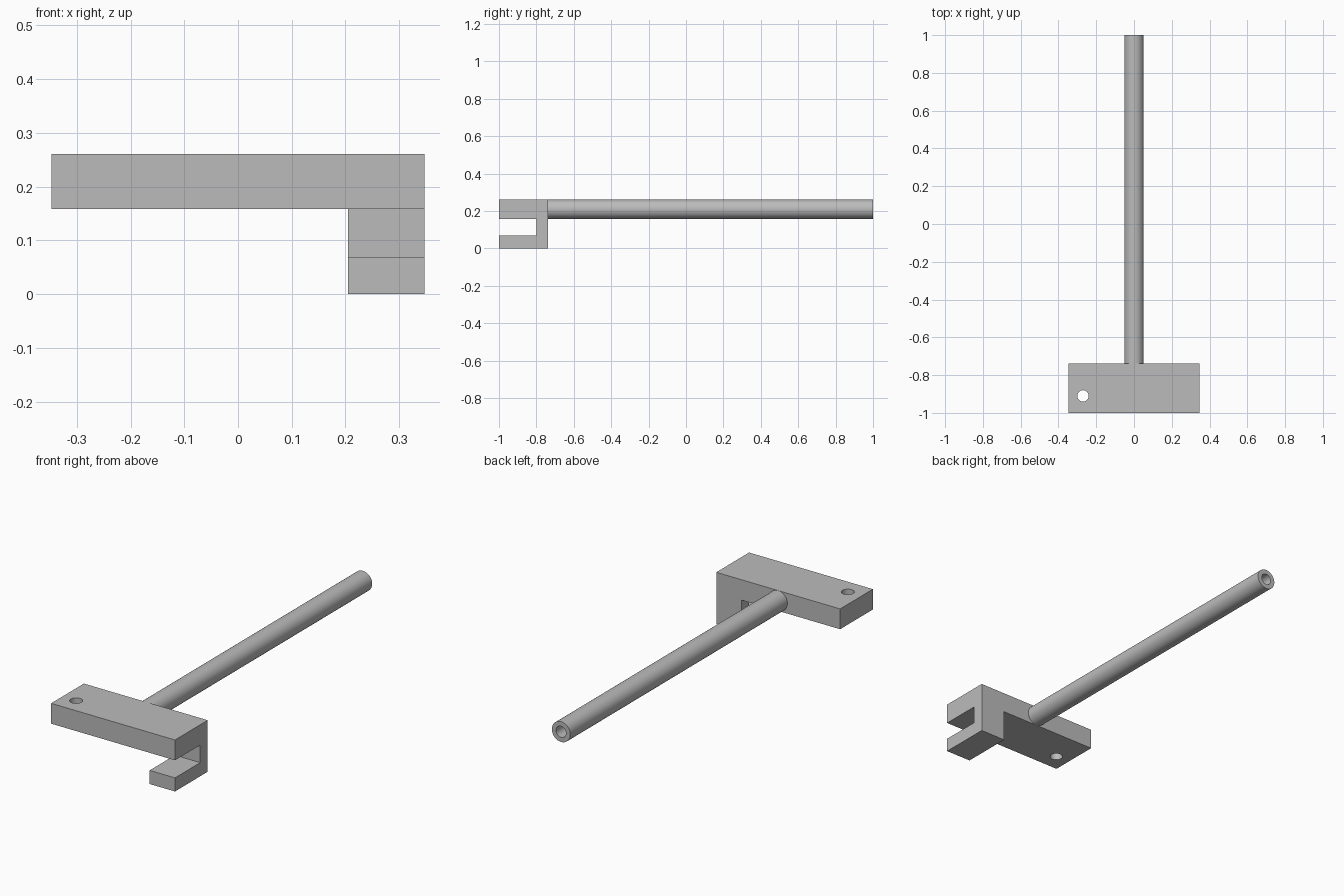
import bpy
import bmesh
from math import radians
from mathutils import Matrix, Vector

if "Cube" in bpy.data.objects:
    bpy.data.objects.remove(bpy.data.objects["Cube"], do_unlink=True)

# Single plain metal colour
GREY = (0.5, 0.5, 0.5, 1)
metal = bpy.data.materials.new("plain_grey")
metal.use_nodes = True
metal.diffuse_color = GREY
metal.node_tree.nodes["Principled BSDF"].inputs["Base Color"].default_value = GREY

# Key dimensions
HALF_X = 0.347
FRONT, BACK = -1.0, -0.738
TOP, BAR_BOTTOM = 0.261, 0.158
ROD_RADIUS = (TOP - BAR_BOTTOM) / 2
BORE_RADIUS = 0.028


def add_object(name, bm):
    bmesh.ops.recalc_face_normals(bm, faces=bm.faces)
    mesh = bpy.data.meshes.new(name)
    bm.to_mesh(mesh)
    bm.free()
    obj = bpy.data.objects.new(name, mesh)
    bpy.context.collection.objects.link(obj)
    mesh.materials.append(metal)
    return obj


def box(name, low, high):
    low, high = Vector(low), Vector(high)
    bm = bmesh.new()
    bmesh.ops.create_cube(bm, size=1, matrix=Matrix.Translation((low + high) / 2)
                          @ Matrix.Diagonal((*(high - low), 1)))
    return add_object(name, bm)


def cylinder(name, radius, depth, matrix):
    bm = bmesh.new()
    bmesh.ops.create_cone(bm, cap_ends=True, segments=48, radius1=radius,
                          radius2=radius, depth=depth, matrix=matrix)
    return add_object(name, bm)


def activate(obj):
    bpy.ops.object.select_all(action="DESELECT")
    obj.select_set(True)
    bpy.context.view_layer.objects.active = obj


def cut(obj, cutter):
    cutter.hide_render = True
    mod = obj.modifiers.new("cut", "BOOLEAN")
    mod.operation = "DIFFERENCE"
    mod.solver = "EXACT"
    mod.object = cutter
    activate(obj)
    bpy.ops.object.modifier_apply(modifier=mod.name)
    bpy.data.objects.remove(cutter, do_unlink=True)


# Crossbar with a hooked jaw at its left end, carved from one block
bracket = box("clamp_bracket", (-HALF_X, FRONT, 0), (HALF_X, BACK, TOP))
cut(bracket, box("underside_cutter", (-1, -2, -1), (0.205, 0, BAR_BOTTOM)))
cut(bracket, box("jaw_slot_cutter", (0, -2, 0.069), (1, -0.798, BAR_BOTTOM)))
cut(bracket, cylinder("bolt_hole_cutter", 0.03, 1,
                      Matrix.Translation((-0.27, -0.91, 0.2))))

# Hollow rod running back from the crossbar
length = 1 - BACK
along_y = (Matrix.Translation((0, (1 + BACK) / 2, TOP - ROD_RADIUS))
           @ Matrix.Rotation(radians(90), 4, "X"))
rod = cylinder("hollow_rod", ROD_RADIUS, length, along_y)
cut(rod, cylinder("bore_cutter", BORE_RADIUS, length + 0.1, along_y))

for obj in (bracket, rod):
    activate(obj)
    bpy.ops.object.shade_smooth_by_angle(angle=radians(30))
